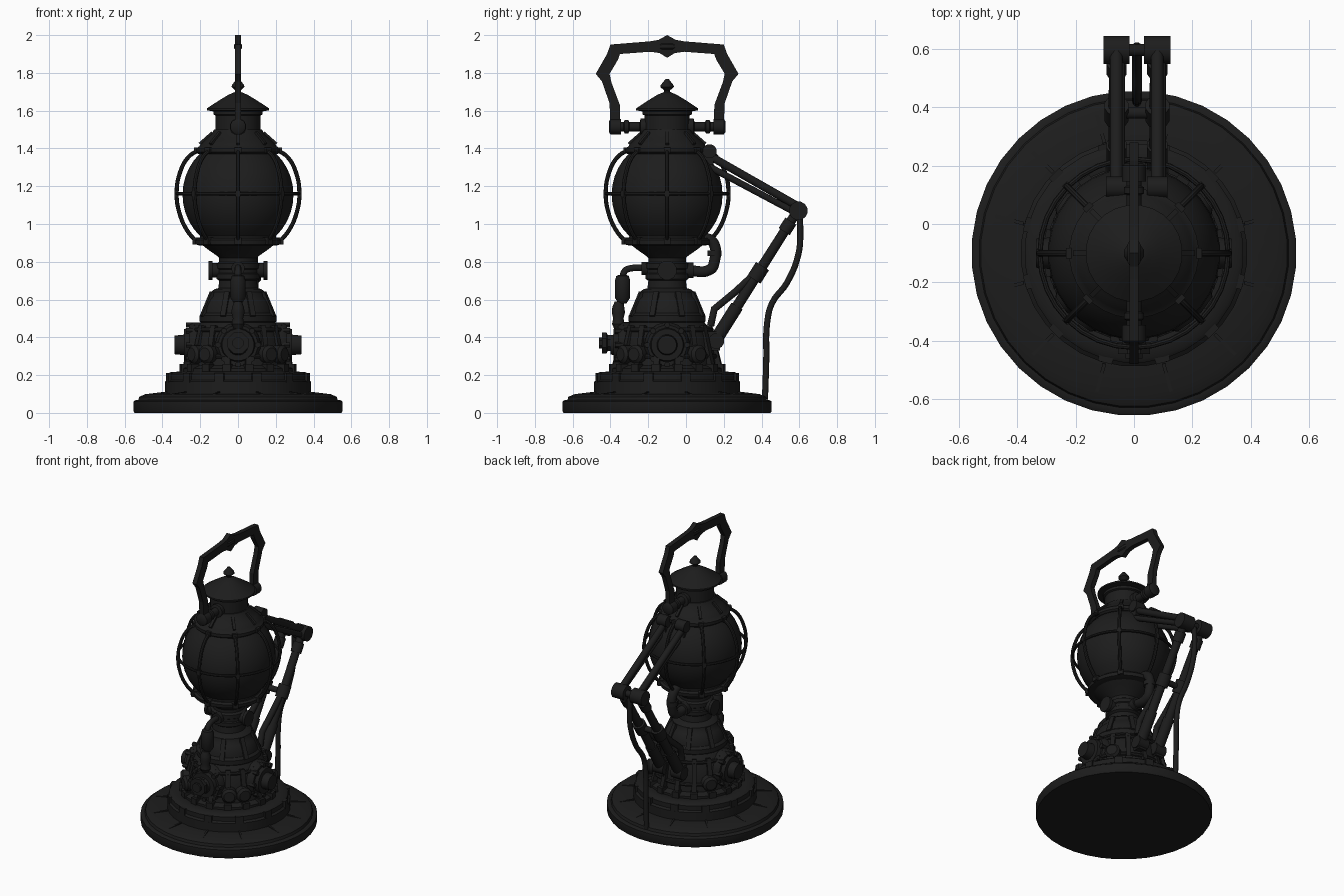
import bpy, bmesh, math
from mathutils import Vector, Matrix

if "Cube" in bpy.data.objects:
    bpy.data.objects.remove(bpy.data.objects["Cube"])

CY = -0.1  # lantern axis
mat = bpy.data.materials.new("dark_iron")
mat.diffuse_color = (0.012, 0.012, 0.012, 1)
mat.use_nodes = True
mat.node_tree.nodes["Principled BSDF"].inputs["Base Color"].default_value = mat.diffuse_color


def finish(name, bm, smooth=True):
    bmesh.ops.recalc_face_normals(bm, faces=bm.faces)
    me = bpy.data.meshes.new(name)
    bm.to_mesh(me)
    bm.free()
    ob = bpy.data.objects.new(name, me)
    bpy.context.collection.objects.link(ob)
    me.materials.append(mat)
    if smooth:
        bpy.ops.object.select_all(action='DESELECT')
        ob.select_set(True)
        bpy.context.view_layer.objects.active = ob
        bpy.ops.object.shade_smooth_by_angle(angle=math.radians(35))
    return ob


def lathe(name, prof, n=32, base=(0, CY, 0), axis=(0, 0, 1)):
    """Spin (radius, height) pairs about an axis through base."""
    bm = bmesh.new()
    m = Matrix.Translation(base) @ Vector((0, 0, 1)).rotation_difference(Vector(axis)).to_matrix().to_4x4()
    rings = []
    for r, h in prof:
        rings.append([bm.verts.new(m @ Vector((r * math.cos(2 * math.pi * (i + .5) / n),
                      r * math.sin(2 * math.pi * (i + .5) / n), h))) for i in range(n)])
    for a, b in zip(rings, rings[1:]):
        for i in range(n):
            j = (i + 1) % n
            bm.faces.new((a[i], a[j], b[j], b[i]))
    bm.faces.new(rings[0])
    bm.faces.new(rings[-1])
    return finish(name, bm)


def rod(name, a, b, r, n=12, r2=None):
    a, b = Vector(a), Vector(b)
    d = b - a
    return lathe(name, [(r, 0), (r2 or r, d.length)], n, a, d.normalized())


def box(name, size, loc, angle=0.0, tilt=0.0, dist=0.0):
    """Box at loc; if dist, pushed out from the lantern axis by angle."""
    bm = bmesh.new()
    bmesh.ops.create_cube(bm, size=1)
    bmesh.ops.scale(bm, vec=size, verts=bm.verts)
    m = (Matrix.Translation(loc) @ Matrix.Rotation(angle, 4, 'Z')
         @ Matrix.Translation((dist, 0, 0)) @ Matrix.Rotation(tilt, 4, 'Y'))
    bmesh.ops.transform(bm, matrix=m, verts=bm.verts)
    return finish(name, bm, False)


def tube(name, pts, r, res=3, smooth=True, cyclic=False):
    cu = bpy.data.curves.new(name, 'CURVE')
    cu.dimensions = '3D'
    cu.bevel_depth, cu.bevel_resolution, cu.use_fill_caps = r, res, True
    cu.resolution_u = 5
    sp = cu.splines.new('BEZIER' if smooth else 'POLY')
    tgt = sp.bezier_points if smooth else sp.points
    tgt.add(len(pts) - 1)
    for p, co in zip(tgt, pts):
        if smooth:
            p.co = co
            p.handle_left_type = p.handle_right_type = 'AUTO'
        else:
            p.co = (*co, 1)
    sp.use_cyclic_u = cyclic
    ob = bpy.data.objects.new(name, cu)
    bpy.context.collection.objects.link(ob)
    cu.materials.append(mat)
    bpy.ops.object.select_all(action='DESELECT')
    ob.select_set(True)
    bpy.context.view_layer.objects.active = ob
    bpy.ops.object.convert(target='MESH')
    bpy.ops.object.shade_smooth_by_angle(angle=math.radians(40))
    return bpy.context.object


def ring(name, R, z, r):
    tube(name, [(R * math.cos(t * math.pi / 16), CY + R * math.sin(t * math.pi / 16), z)
                for t in range(32)], r, 2, False, True)


# Base disc and stepped plinth
lathe("base_disc", [(.55, 0), (.556, .01), (.556, .06), (.545, .067), (.53, .067), (.525, .085), (.49, .1), (.37, .107)], 36)
lathe("plinth", [(.388, .09), (.388, .165), (.375, .175), (.375, .205), (.362, .215), (.30, .22), (.28, .21)], 32)
for k in range(12):
    a = math.radians(30 * k + 15)
    box("base_seam", (.1, .012, .012), (0, CY, .101), a, .12, .44)
    box("plinth_clamp", (.03, .05, .05), (0, CY, .185), a, 0, .372)

# Machinery body with buttresses
lathe("body", [(.30, .2), (.30, .235), (.265, .25), (.255, .33), (.24, .42), (.215, .46), (.19, .49)], 32)
ring("body_band", .262, .30, .013)
ring("body_upper_band", .235, .44, .012)
for k in range(16):
    a = math.radians(22.5 * k + 11.25)
    box("buttress", (.03, .03, .24), (0, CY, .345), a, -.25, .255)
    box("buttress_foot", (.05, .045, .04), (0, CY, .24), a, 0, .285)

# Round wheel valves on front and both sides
for dx, dy, reach in ((1, 0, .335), (-1, 0, .335), (0, -1, .30)):
    lathe("valve_drum", [(.12, .15), (.12, .235), (.105, .26), (.09, .26), (.085, .285),
                         (.055, .285), (.05, reach), (.03, reach)], 20, (0, CY, .36), (dx, dy, 0))
    for k in range(8):
        t = k * math.pi / 4
        u = Vector((-dy, dx, 0)) * math.cos(t) * .105 + Vector((0, 0, 1)) * math.sin(t) * .105
        c = Vector((0, CY, .36)) + u
        d = Vector((dx, dy, 0))
        rod("valve_bolt", c + d * .2, c + d * .275, .016, 6)
    # smaller flanking drums give the lumpy side outline
    for s in (-1, 1):
        d = Vector((dx, dy, 0))
        d.rotate(Matrix.Rotation(s * .62, 3, 'Z'))
        lathe("side_drum", [(.05, .18), (.05, .29), (.035, .305)], 12, (0, CY, .31), d)

# Front fitting
lathe("front_flange", [(.045, .25), (.045, .315), (.06, .32), (.06, .345), (.032, .345), (.032, .36)],
      8, (0, CY, .37), (0, -1, 0))

# Stepped column up to the collar
lathe("column", [(.19, .47), (.205, .485), (.205, .515), (.19, .53), (.185, .56), (.165, .60), (.15, .615),
                 (.145, .64), (.125, .655), (.105, .66), (.10, .70), (.115, .71), (.115, .735), (.108, .74),
                 (.108, .76), (.115, .765), (.115, .79), (.1, .80), (.1, .82)], 28)
for k in range(8):
    box("column_rib", (.02, .03, .14), (0, CY, .575), math.radians(45 * k + 22.5), -.42, .175)
for s in (-1, 1):
    lathe("collar_side_flange", [(.04, .09), (.04, .135), (.052, .135), (.052, .155)], 12, (0, CY, .755), (s, 0, 0))

# Globe with funnel underneath and ringed top
globe = [(.09, .81), (.11, .83), (.16, .865), (.205, .90)]
globe += [(.295 * math.cos(t), 1.155 + .30 * math.sin(t)) for t in [math.radians(-47 + 9.4 * i) for i in range(11)]]
globe += [(.205, 1.39), (.19, 1.41)]
lathe("globe", globe, 32)
lathe("lower_globe_ring", [(.20, .885), (.225, .892), (.228, .915), (.215, .925)], 32)
lathe("upper_globe_ring", [(.21, 1.37), (.222, 1.38), (.222, 1.40), (.205, 1.412), (.20, 1.42),
                           (.175, 1.445), (.14, 1.475), (.128, 1.50)], 32)

# Cage ribs, hoop and lugs
ring("cage_hoop", .322, 1.16, .009)
for k in range(8):
    a = math.radians(45 * k)
    c, s = math.cos(a), math.sin(a)
    path = ((.22, .905), (.272, .97), (.312, 1.065), (.325, 1.16), (.308, 1.27), (.262, 1.355), (.212, 1.39))
    tube("cage_rib", [(r * c, CY + r * s, z) for r, z in path], .011, 2)
    box("lower_lug", (.04, .035, .035), (0, CY, .91), a, 0, .222)
    box("upper_lug", (.04, .035, .03), (0, CY, 1.39), a, 0, .212)
    box("hoop_lug", (.02, .025, .03), (0, CY, 1.16), a, 0, .326)
    box("shoulder_rib", (.09, .018, .02), (0, CY, 1.452), a, .72, .168)

# Neck, cap and finial
lathe("neck", [(.128, 1.48), (.128, 1.495), (.12, 1.50), (.12, 1.575), (.132, 1.58), (.132, 1.60)], 24)
lathe("cap", [(.125, 1.595), (.166, 1.602), (.166, 1.612), (.10, 1.655), (.05, 1.685), (.025, 1.695)], 24)
lathe("finial", [(.03, 1.69), (.016, 1.70), (.016, 1.708), (.036, 1.725), (.034, 1.735), (.008, 1.768)], 10)

# Carrying handle in the y-z plane, with pivot rods
for s in (-1, 1):
    lathe("handle_pivot", [(.045, .10), (.045, .14), (.026, .145), (.026, .20), (.036, .205), (.036, .225),
                           (.026, .23), (.026, .245), (.042, .245), (.042, .30), (.03, .308)],
          12, (0, CY, 1.515), (0, s, 0))

outer = [(.0, 2.0), (.045, 1.975), (.09, 1.967), (.30, 1.95), (.318, 1.90), (.378, 1.795), (.345, 1.755),
         (.305, 1.64), (.30, 1.53)]
inner = [(.0, 1.88), (.04, 1.905), (.09, 1.912), (.25, 1.90), (.26, 1.87), (.305, 1.795), (.295, 1.75),
         (.25, 1.63), (.248, 1.53)]
bm = bmesh.new()
for s in (-1, 1):
    for i in range(len(outer) - 1):
        quad = [outer[i], outer[i + 1], inner[i + 1], inner[i]]
        lo = [bm.verts.new((-.016, CY + s * y, z)) for y, z in quad]
        hi = [bm.verts.new((.016, CY + s * y, z)) for y, z in quad]
        bm.faces.new(lo)
        bm.faces.new(hi)
        for j in (0, 2):
            bm.faces.new((lo[j], lo[j + 1], hi[j + 1], hi[j]))
bmesh.ops.remove_doubles(bm, verts=bm.verts, dist=.0005)
finish("handle", bm, False)
lathe("handle_knot", [(.015, -.045), (.024, -.03), (.024, .03), (.015, .045)], 8, (0, CY, 1.94), (0, 1, 0))

# Folding rear arms, one pair per side
for x in (-.06, .08):
    rod("elbow_barrel", (x - .045, .595, 1.07), (x + .045, .595, 1.07), .05, 12)
    rod("upper_arm", (x, .10, 1.375), (x, .60, 1.09), .022)
    rod("upper_strut", (x + .012, .12, 1.305), (x + .012, .59, 1.055), .018)
    rod("upper_joint", (x - .035, .125, 1.385), (x + .035, .125, 1.385), .038)
    rod("lower_arm", (x, .59, 1.07), (x, .16, .39), .026, 12, .03)
    rod("arm_collar", (x, .405, .777), (x, .36, .706), .042)
    rod("arm_end_collar", (x, .555, 1.015), (x, .52, .96), .036)
    rod("lower_sleeve", (x, .27, .565), (x, .15, .375), .036)
    tube("lower_strut", [(x, .38, .75), (x, .26, .64), (x, .15, .55), (x, .13, .46)], .02, 3, False)
    rod("lower_joint", (x - .04, .16, .38), (x + .04, .16, .38), .042)
    box("shoulder_bracket", (.05, .09, .07), (x, .10, 1.35))
    box("foot_bracket", (.06, .12, .10), (x, .12, .38))
rod("elbow_axle", (-.1, .595, 1.07), (.12, .595, 1.07), .022)
rod("cross_brace", (-.06, .38, .74), (.08, .38, .74), .02)

# Hanging cable down to the base
tube("cable", [(.01, .60, 1.05), (.01, .605, .97), (.01, .595, .84), (.01, .535, .69), (.01, .455, .58),
               (.01, .43, .48), (.01, .425, .28), (.01, .418, .07)], .017)

# Rear bent pipe from globe to collar
tube("rear_pipe", [(0, .06, .925), (0, .12, .92), (0, .15, .89), (0, .15, .80), (0, .13, .76), (0, .0, .755)], .03)
rod("rear_pipe_flange", (0, .15, .83), (0, .15, .86), .038)
rod("rear_pipe_socket", (0, 0, .755), (0, .04, .755), .042)

# Front pipe with two bulbs
tube("front_pipe", [(0, -.19, .765), (0, -.295, .765), (0, -.325, .75), (0, -.335, .70), (0, -.345, .58),
                    (0, -.36, .45), (0, -.36, .36)], .018)
rod("front_pipe_socket", (0, -.2, .765), (0, -.235, .765), .036)
lathe("front_canister", [(.022, .58), (.042, .61), (.042, .70), (.034, .725), (.022, .73)], 12, (0, -.336, 0))
lathe("front_bulb", [(.02, .44), (.035, .47), (.028, .50), (.036, .53), (.033, .56), (.02, .59)], 12, (0, -.358, 0))
